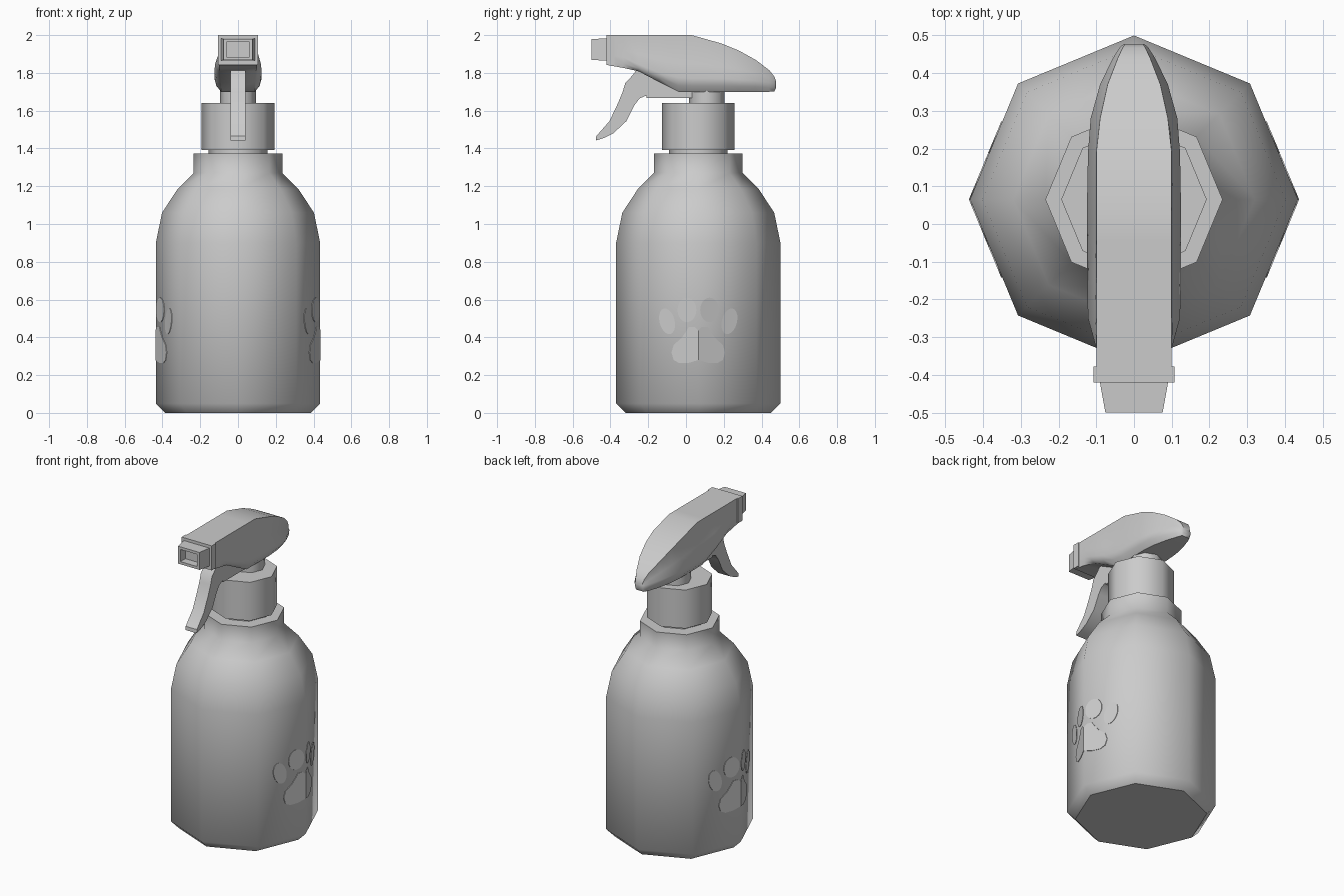
import bpy, bmesh, math

if "Cube" in bpy.data.objects:
    bpy.data.objects.remove(bpy.data.objects["Cube"])

CY = 0.065          # bottle axis
R = 0.435           # bottle radius


def finish(bm, name, angle):
    bmesh.ops.recalc_face_normals(bm, faces=bm.faces)
    me = bpy.data.meshes.new(name)
    bm.to_mesh(me)
    bm.free()
    ob = bpy.data.objects.new(name, me)
    bpy.context.collection.objects.link(ob)
    if angle:
        bpy.ops.object.select_all(action='DESELECT')
        bpy.context.view_layer.objects.active = ob
        ob.select_set(True)
        bpy.ops.object.shade_smooth_by_angle(angle=math.radians(angle))
    return ob


def loft(name, loops, angle=0):
    """Skin a list of closed loops and cap both ends."""
    bm = bmesh.new()
    rings = [[bm.verts.new(p) for p in loop] for loop in loops]
    n = len(rings[0])
    for a, b in zip(rings, rings[1:]):
        for i in range(n):
            j = (i + 1) % n
            bm.faces.new((a[i], a[j], b[j], b[i]))
    bm.faces.new(rings[0])
    bm.faces.new(rings[-1])
    return finish(bm, name, angle)


def lathe(name, profile, cy=CY, sides=8):
    ring = [i * math.tau / sides for i in range(sides)]
    return loft(name, [[(r * math.cos(a), cy + r * math.sin(a), z) for a in ring]
                       for r, z in profile], 46)


def rect(y, w, z0, z1):
    return [(-w, y, z0), (w, y, z0), (w, y, z1), (-w, y, z1)]


# Eight-sided bottle, neck, screw cap and pump stem
lathe("bottle", [(0.385, 0), (R, 0.05), (R, 0.9), (0.402, 1.06), (0.32, 1.185),
                 (0.235, 1.27), (0.235, 1.372), (0.15, 1.372)])
lathe("neck", [(0.155, 1.36), (0.155, 1.41)])
lathe("screw_cap", [(0.193, 1.393), (0.193, 1.64)])
lathe("pump_stem", [(0.095, 1.63), (0.095, 1.72)], cy=0.11)

# Spray head: y, top z, top half width, bulge z, bulge half width, bottom z, bottom half width
stations = [
    (-0.42, 2.0, 0.10, 1.90, 0.10, 1.842, 0.10),
    (-0.33, 2.0, 0.10, 1.88, 0.10, 1.826, 0.10),
    (-0.25, 2.0, 0.10, 1.845, 0.122, 1.808, 0.095),
    (-0.14, 2.0, 0.10, 1.80, 0.125, 1.75, 0.09),
    (-0.04, 2.0, 0.10, 1.775, 0.125, 1.70, 0.09),
    (0.03, 2.0, 0.10, 1.77, 0.125, 1.70, 0.09),
    (0.19, 1.955, 0.10, 1.77, 0.122, 1.70, 0.09),
    (0.28, 1.918, 0.09, 1.765, 0.115, 1.70, 0.083),
    (0.37, 1.868, 0.07, 1.76, 0.09, 1.70, 0.063),
    (0.44, 1.815, 0.043, 1.75, 0.056, 1.70, 0.04),
    (0.468, 1.78, 0.03, 1.745, 0.038, 1.702, 0.027),
    (0.477, 1.755, 0.024, 1.74, 0.028, 1.72, 0.02),
]
loops = []
for y, zt, wt, zm, wm, zb, wb in stations:
    half = [(wt, zt), (wt + 0.15 * (wm - wt), zm + 0.35 * (zt - zm)), (wm, zm),
            (wb + 0.7 * (wm - wb), zm + 0.55 * (zb - zm)), (wb, zb)]
    loops.append([(w, y, z) for w, z in half] + [(-w, y, z) for w, z in reversed(half)])
loft("spray_head", loops, 40)

# Collar and recessed nozzle
loft("nozzle_collar", [rect(-0.42, 0.107, 1.842, 2.0), rect(-0.378, 0.107, 1.842, 2.0)])
loft("nozzle", [rect(-0.40, 0.094, 1.865, 1.982), rect(-0.5, 0.076, 1.868, 1.98),
                rect(-0.5, 0.06, 1.885, 1.963), rect(-0.45, 0.06, 1.885, 1.963)])

# Curved trigger with the flat plate under the head
side = [(-0.257, 1.822), (-0.285, 1.785), (-0.322, 1.745), (-0.335, 1.70), (-0.36, 1.64),
        (-0.405, 1.545), (-0.475, 1.465), (-0.477, 1.442), (-0.435, 1.455), (-0.385, 1.48),
        (-0.315, 1.545), (-0.272, 1.63), (-0.246, 1.665), (-0.21, 1.68), (-0.21, 1.668),
        (0.035, 1.668), (0.035, 1.72), (-0.04, 1.72), (-0.2, 1.80)]
loft("trigger", [[(x, y, z) for y, z in side] for x in (-0.04, 0.04)], 35)


# Thin raised paw shapes folded around the side corners of the bottle
def oval(cu, cz, ru, rz, tilt, n=20):
    pts = []
    for i in range(n):
        a = i * math.tau / n
        u, v = ru * math.cos(a), rz * math.sin(a)
        pts.append((cu + u * math.cos(tilt) - v * math.sin(tilt),
                    cz + u * math.sin(tilt) + v * math.cos(tilt)))
    return pts


pad = [(0, 0.435), (0.02, 0.455), (0.05, 0.455), (0.068, 0.425), (0.09, 0.395), (0.13, 0.36),
       (0.142, 0.32), (0.13, 0.28), (0.10, 0.263), (0.05, 0.265), (0, 0.28)]
shapes = [pad, oval(0.06, 0.545, 0.05, 0.065, 0), oval(0.165, 0.485, 0.04, 0.07, -0.25)]
slope = math.tan(math.pi / 8)
for label, sx in (("left", -1), ("right", 1)):
    bm = bmesh.new()
    for sy in (-1, 1):
        for shape in shapes:
            layers = [[bm.verts.new((sx * (R + off - slope * u), CY + sy * u, z))
                       for u, z in shape] for off in (-0.004, 0.003)]
            n = len(shape)
            for i in range(n):
                j = (i + 1) % n
                bm.faces.new((layers[0][i], layers[0][j], layers[1][j], layers[1][i]))
            for layer in layers:
                bm.faces.new(layer)
    finish(bm, "paw_relief_" + label, 0)
